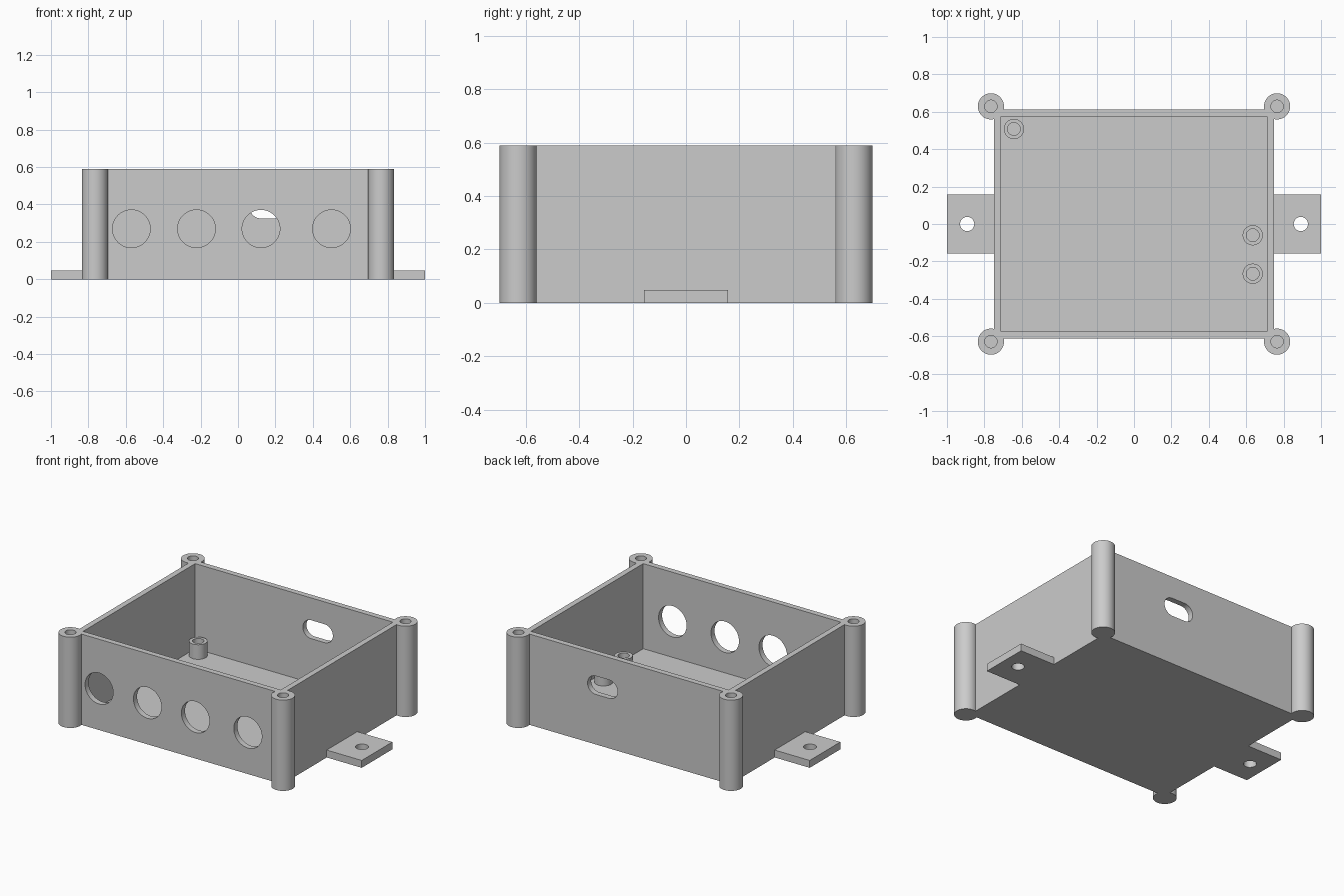
import bpy
import math
from mathutils import Matrix

cube = bpy.data.objects.get("Cube")
if cube:
    bpy.data.objects.remove(cube, do_unlink=True)

HEIGHT = 0.59
FLOOR = 0.037
WALL = 0.037
HALF_X, HALF_Y = 0.748, 0.613
POST_X, POST_Y = 0.765, 0.629

grey = bpy.data.materials.new("light grey plastic")
grey.use_nodes = True
colour = (0.6, 0.6, 0.6, 1)
grey.diffuse_color = colour
grey.node_tree.nodes["Principled BSDF"].inputs["Base Color"].default_value = colour


def box(name, x0, x1, y0, y1, z0, z1):
    bpy.ops.mesh.primitive_cube_add(size=1)
    ob = bpy.context.object
    ob.name = name
    ob.data.transform(Matrix.Translation(((x0 + x1) / 2, (y0 + y1) / 2, (z0 + z1) / 2))
                      @ Matrix.Diagonal((x1 - x0, y1 - y0, z1 - z0, 1)))
    return ob


def rod(name, x, y, z0, z1, radius):
    """Upright cylinder."""
    bpy.ops.mesh.primitive_cylinder_add(vertices=48, radius=radius, depth=z1 - z0)
    ob = bpy.context.object
    ob.name = name
    ob.data.transform(Matrix.Translation((x, y, (z0 + z1) / 2)))
    return ob


def bore(x, y, z, radius):
    """Cylinder cutter running front to back through one wall."""
    ob = rod("bore", 0, 0, -0.1, 0.1, radius)
    ob.data.transform(Matrix.Translation((x, y, z)) @ Matrix.Rotation(math.pi / 2, 4, "X"))
    return ob


def combine(target, tool, operation):
    mod = target.modifiers.new("join", "BOOLEAN")
    mod.operation = operation
    mod.solver = "EXACT"
    mod.object = tool
    bpy.context.view_layer.objects.active = target
    bpy.ops.object.modifier_apply(modifier=mod.name)
    bpy.data.objects.remove(tool, do_unlink=True)


# Outer block with corner screw posts and mounting tabs
body = box("enclosure_body", -HALF_X, HALF_X, -HALF_Y, HALF_Y, 0, HEIGHT)
posts = [(sx * POST_X, sy * POST_Y) for sx in (-1, 1) for sy in (-1, 1)]
for x, y in posts:
    combine(body, rod("corner_post", x, y, 0, HEIGHT, 0.07), "UNION")
combine(body, box("left_tab", 0.7, 1, -0.157, 0.157, 0, 0.048), "UNION")
combine(body, box("right_tab", -1, -0.7, -0.157, 0.157, 0, 0.048), "UNION")

# Open interior
combine(body, box("cavity", WALL - HALF_X, HALF_X - WALL, WALL - HALF_Y, HALF_Y - WALL,
                  FLOOR, HEIGHT + 0.1), "DIFFERENCE")

# Board standoffs with screw holes
for x, y in ((-0.642, 0.508), (0.635, -0.06), (0.635, -0.266)):
    combine(body, rod("standoff", x, y, FLOOR - 0.01, 0.132, 0.054), "UNION")
    combine(body, rod("standoff_hole", x, y, FLOOR + 0.003, 0.2, 0.034), "DIFFERENCE")

# Screw holes in the posts and tabs
for x, y in posts:
    combine(body, rod("post_hole", x, y, 0.1, HEIGHT + 0.1, 0.033), "DIFFERENCE")
for x in (-0.892, 0.892):
    combine(body, rod("tab_hole", x, 0, -0.1, 0.1, 0.038), "DIFFERENCE")

# Four round openings in the front wall
for x in (-0.57, -0.222, 0.123, 0.5):
    combine(body, bore(x, -HALF_Y, 0.27, 0.101), "DIFFERENCE")

# Rounded slot in the back wall
SLOT_X, SLOT_Z, SLOT_R, SLOT_HALF = 0.171, 0.385, 0.06, 0.048
slot = box("slot", SLOT_X - SLOT_HALF, SLOT_X + SLOT_HALF, HALF_Y - 0.1, HALF_Y + 0.1,
           SLOT_Z - SLOT_R, SLOT_Z + SLOT_R)
for side in (-1, 1):
    combine(slot, bore(SLOT_X + side * SLOT_HALF, HALF_Y, SLOT_Z, SLOT_R), "UNION")
combine(body, slot, "DIFFERENCE")

# Finish
body.data.materials.clear()
body.data.materials.append(grey)
for face in body.data.polygons:
    face.material_index = 0
bpy.ops.object.select_all(action="DESELECT")
body.select_set(True)
bpy.context.view_layer.objects.active = body
bpy.ops.object.shade_smooth_by_angle(angle=math.radians(30))
